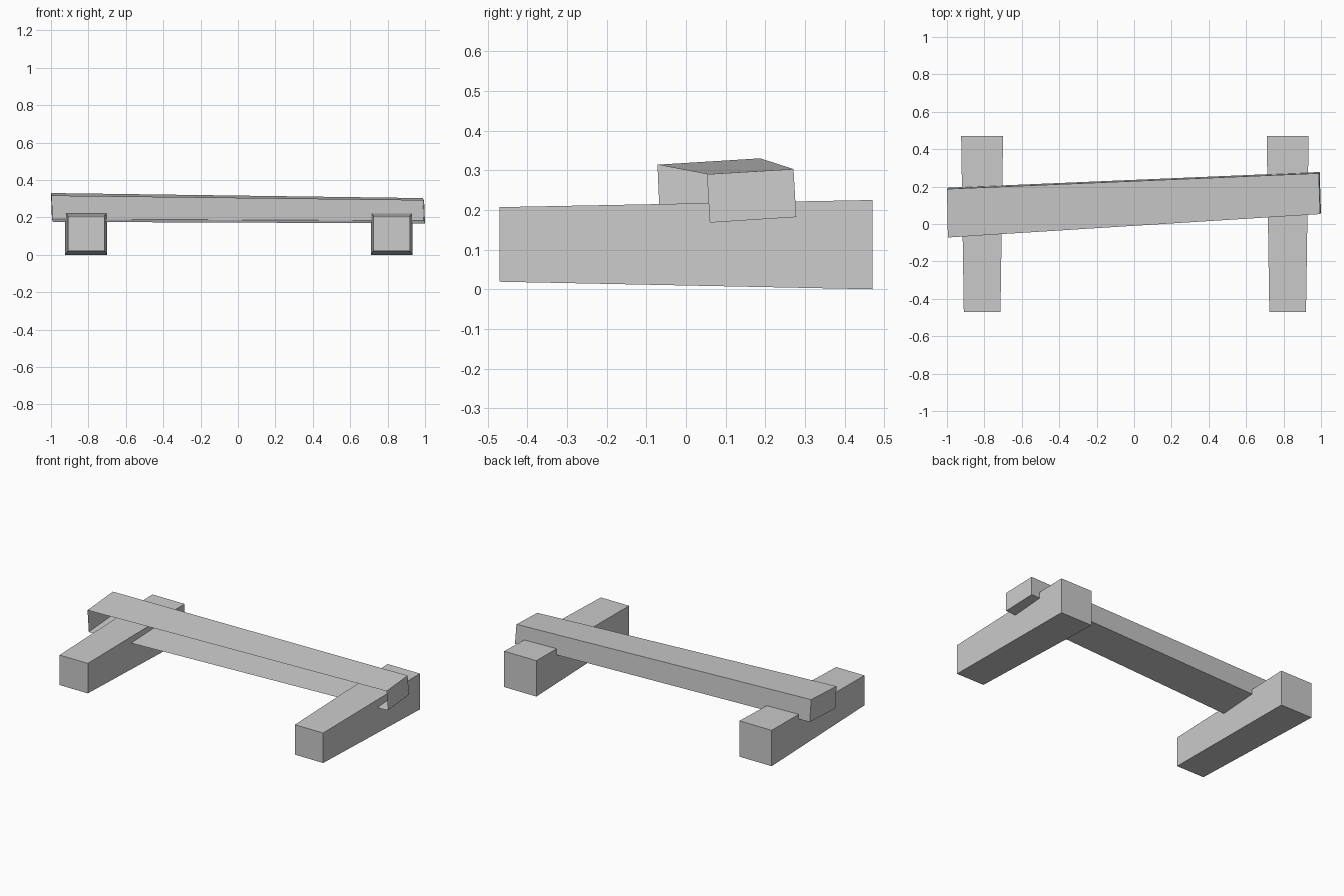
import bpy
import bmesh

cube = bpy.data.objects.get("Cube")
if cube:
    bpy.data.objects.remove(cube, do_unlink=True)

grey = bpy.data.materials.new("plain_grey")
colour = (0.6, 0.6, 0.6, 1)
grey.use_nodes = True
grey.diffuse_color = colour
grey.node_tree.nodes["Principled BSDF"].inputs["Base Color"].default_value = colour


def loft(name, start, end, skip=None):
    """Box between two four-cornered ends, leaving out side number skip."""
    bm = bmesh.new()
    a = [bm.verts.new(p) for p in start]
    b = [bm.verts.new(p) for p in end]
    bm.faces.new(a)
    bm.faces.new(b[::-1])
    for i in range(4):
        if i != skip:
            j = (i + 1) % 4
            bm.faces.new((a[j], a[i], b[i], b[j]))
    if skip is None:
        bmesh.ops.recalc_face_normals(bm, faces=bm.faces)
    mesh = bpy.data.meshes.new(name)
    bm.to_mesh(mesh)
    bm.free()
    mesh.materials.append(grey)
    obj = bpy.data.objects.new(name, mesh)
    bpy.context.collection.objects.link(obj)
    return obj


def section(x, y, half, low, high):
    return [(x - half, y, low), (x + half, y, low),
            (x + half, y, high), (x - half, y, high)]


# Two supports, slightly thicker towards the back
for name, x in (("right_support", -0.812), ("left_support", 0.822)):
    loft(name, section(x, -0.47, 0.098, 0.019, 0.207),
         section(x, 0.47, 0.112, 0.0, 0.225))

# Slanted crossbeam, a tapered trough open along its front side
right_end = [(-0.99, -0.066, 0.176), (-0.995, -0.072, 0.314),
             (-1.0, 0.187, 0.33), (-0.995, 0.194, 0.191)]
left_end = [(1.0, 0.06, 0.168), (0.995, 0.053, 0.29),
            (0.988, 0.271, 0.303), (0.993, 0.278, 0.182)]
loft("crossbeam", right_end, left_end, skip=0)
